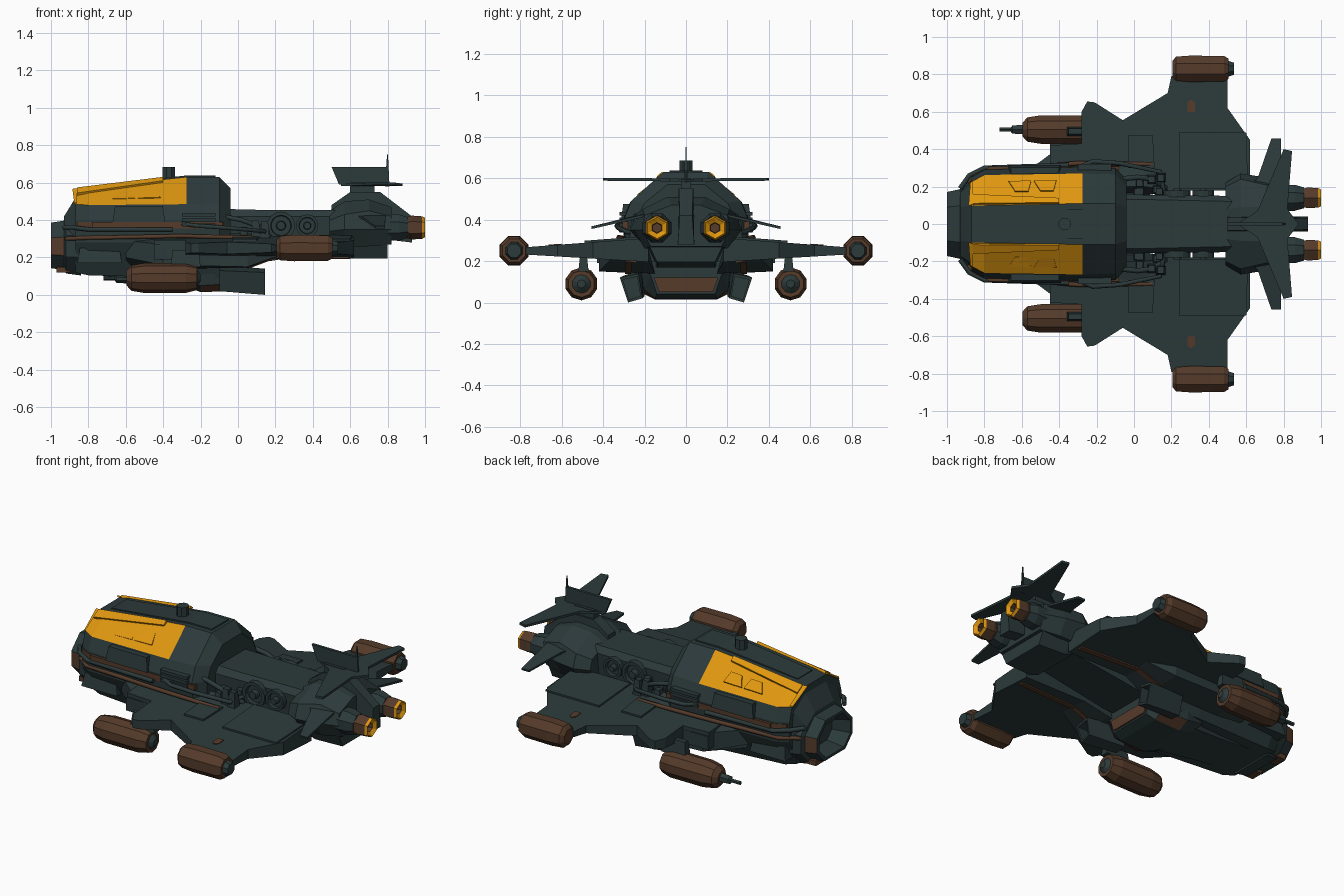
import bpy, bmesh, math, random
from mathutils import Vector
random.seed(4)

def material(name, rgb):
    m = bpy.data.materials.new(name)
    m.diffuse_color = (*rgb, 1)
    return m

MATS = [material("dark teal grey", (0.025, 0.042, 0.043)),
        material("rust brown", (0.090, 0.043, 0.023)),
        material("amber orange", (0.74, 0.31, 0.005))]
GREY, BROWN, AMBER = 0, 1, 2

# ---- helpers: everything is a loft through loops of points
def loft(name, loops, mat=GREY, both=False, rule=None):
    bm = bmesh.new()
    for s in ((1, -1) if both else (1,)):
        rings = [[bm.verts.new((p[0], p[1] * s, p[2])) for p in lp] for lp in loops]
        n = len(rings[0])
        for a, b in zip(rings, rings[1:]):
            for i in range(n):
                bm.faces.new((a[i], a[(i + 1) % n], b[(i + 1) % n], b[i]))
        bm.faces.new(rings[0][::-1])
        bm.faces.new(rings[-1])
    bmesh.ops.recalc_face_normals(bm, faces=bm.faces[:])
    for f in bm.faces:
        r = rule(f.calc_center_median(), f.normal) if rule else None
        f.material_index = mat if r is None else r
    me = bpy.data.meshes.new(name)
    bm.to_mesh(me)
    bm.free()
    for m in MATS:
        me.materials.append(m)
    ob = bpy.data.objects.new(name, me)
    bpy.context.collection.objects.link(ob)
    return ob

def box(name, x, y, z, mat=GREY, both=False, bevel=0.0):
    c = bevel
    lo = [(x[0], y[0], z[0]), (x[1], y[0], z[0]), (x[1], y[1], z[0]), (x[0], y[1], z[0])]
    hi = [(x[0] + c, y[0] + c, z[1]), (x[1] - c, y[0] + c, z[1]),
          (x[1] - c, y[1] - c, z[1]), (x[0] + c, y[1] - c, z[1])]
    return loft(name, [lo, hi], mat, both)

def prism(name, pts, vec, mat=GREY, both=False):
    return loft(name, [pts, [tuple(Vector(p) + Vector(vec)) for p in pts]], mat, both)

def lathe(name, prof, y, z, n=8, mat=GREY, both=False, rule=None, axis="x", x0=0):
    loops = []
    for d, r in prof:
        ring = []
        for i in range(n):
            a = 2 * math.pi * (i + 0.5) / n
            u, v = r * math.cos(a), r * math.sin(a)
            ring.append({"x": (d, y + u, z + v), "y": (x0 + u, y + d, z + v),
                         "z": (x0 + u, y + v, z + d)}[axis])
        loops.append(ring)
    return loft(name, loops, mat, both, rule)

def sections(secs):
    """Half profiles (top to bottom) mirrored into closed loops."""
    return [[(x, y, z) for y, z in h] + [(x, -y, z) for y, z in h[::-1]] for x, h in secs]

def pipe(name, pts, r, mat=GREY):
    for s, side in ((1, "right"), (-1, "left")):
        cu = bpy.data.curves.new(name, "CURVE")
        cu.dimensions, cu.bevel_depth, cu.bevel_resolution = "3D", r, 1
        cu.use_fill_caps = True
        sp = cu.splines.new("POLY")
        sp.points.add(len(pts) - 1)
        for p, q in zip(sp.points, pts):
            p.co = (q[0], q[1] * s, q[2], 1)
        cu.materials.append(MATS[mat])
        bpy.context.collection.objects.link(bpy.data.objects.new(name + "_" + side, cu))

# ---- forward hull with amber roof flanks
A = [(0.10, 0.56), (0.225, 0.485), (0.25, 0.40), (0.25, 0.28), (0.17, 0.12)]
B = [(0.10, 0.575), (0.262, 0.48), (0.29, 0.40), (0.285, 0.28), (0.19, 0.105)]
C = [(0.11, 0.63), (0.27, 0.485), (0.305, 0.40), (0.30, 0.28), (0.22, 0.09)]
D = [(0.11, 0.63), (0.265, 0.49), (0.30, 0.40), (0.29, 0.28), (0.22, 0.09)]
E = [(0.09, 0.57), (0.20, 0.48), (0.24, 0.40), (0.24, 0.28), (0.20, 0.11)]
loft("forward_hull", sections([(-0.87, A), (-0.8, B), (-0.275, C), (-0.1, D), (-0.04, E)]),
     rule=lambda c, n: AMBER if c.x < -0.3 and c.z > 0.49 and abs(c.y) > 0.08 and n.x > -0.6 else None)

def roof(x, t, o=0.0):
    """Point on the sloping roof flank, t = 0 at the crest and 1 at the eave."""
    (x0, P), (x1, Q) = ((-0.87, A), (-0.8, B)) if x < -0.8 else ((-0.8, B), (-0.275, C))
    k = (x - x0) / (x1 - x0)
    top, low = (Vector(P[i]).lerp(Vector(Q[i]), k) for i in (0, 1))
    p = top.lerp(low, t)
    return (x, p.x + o * 0.6, p.y + o * 0.8)

for i, x in enumerate((-0.67, -0.535)):
    out = [roof(x, 0.76), roof(x + 0.12, 0.76), roof(x + 0.105, 0.42), roof(x + 0.035, 0.42)]
    prism(f"flank_hatch_{i + 1}", out, (0, 0.005, 0.007), AMBER, True)
prism("roof_slat", [roof(-0.86, 0.02), roof(-0.4, 0.0), roof(-0.4, 0.15), roof(-0.86, 0.4)],
      (0, 0.008, 0.014), AMBER, True)
loft("roof_lip", [[roof(-0.87, 0), roof(-0.87, 1), roof(-0.86, 1, 0.01), roof(-0.86, 0, 0.01)],
                  [(-0.885, 0.10, 0.565), (-0.875, 0.225, 0.487), (-0.87, 0.225, 0.493), (-0.88, 0.10, 0.57)]],
     AMBER, True)
loft("roof_deck", sections([(-0.8, [(0.07, 0.58), (0.07, 0.55)]), (-0.28, [(0.08, 0.638), (0.08, 0.6)]),
                            (-0.12, [(0.08, 0.638), (0.08, 0.6)])]))
lathe("roof_sensor", [(0.6, 0.035), (0.685, 0.035)], 0, 0, 8, axis="z", x0=-0.37)

# ---- nose with a hollow intake
def nose(k):
    return [(0.10 * k, 0.26 + 0.14 * k), (0.19 * k, 0.26 + 0.05 * k),
            (0.19 * k, 0.26 - 0.05 * k), (0.11 * k, 0.26 - 0.13 * k)]
loft("nose_intake", sections([(-0.84, nose(1.2)), (-0.92, nose(1.12)), (-0.93, nose(0.98)),
                              (-1.0, nose(0.9)), (-1.0, nose(0.78)), (-0.9, nose(0.6))]),
     rule=lambda c, n: BROWN if abs(n.y) > 0.85 and c.x < -0.93 and abs(c.y) > 0.16 else None)
loft("nose_brow", sections([(-0.93, [(0.09, 0.42), (0.17, 0.36), (0.17, 0.30)]),
                            (-0.85, [(0.10, 0.55), (0.225, 0.475), (0.25, 0.30)])]))
pipe("nose_rail", [(-0.93, 0.19, 0.36), (-0.88, 0.26, 0.36), (-0.8, 0.3, 0.35), (-0.35, 0.315, 0.35)], 0.013)

# ---- hull side details
prism("side_stripe", [(-0.86, 0.25, 0.36), (-0.78, 0.285, 0.36), (-0.78, 0.285, 0.39), (-0.86, 0.25, 0.39)],
      (0, 0.014, 0), BROWN, True)
box("rear_side_stripe", (-0.78, -0.08), (0.28, 0.307), (0.355, 0.39), BROWN, True)
pipe("lower_rail", [(-0.92, 0.2, 0.30), (-0.82, 0.28, 0.305), (-0.3, 0.325, 0.315), (0.1, 0.32, 0.305)], 0.012, BROWN)
box("side_locker", (-0.67, -0.39), (0.25, 0.315), (0.39, 0.475), both=True, bevel=0.012)
for i in range(3):
    box(f"side_vent_{i + 1}", (-0.3, -0.12), (0.26, 0.32), (0.365 + 0.027 * i, 0.383 + 0.027 * i), both=True)
box("cheek_block", (-0.86, -0.62), (0.2, 0.275), (0.17, 0.25), both=True, bevel=0.015)
box("chin_panel", (-0.97, -0.88), (0.06, 0.14), (0.12, 0.15), BROWN, both=True)

# ---- wings
plan = [(-0.45, 0.2), (-0.45, 0.42), (-0.28, 0.43), (-0.28, 0.6), (-0.25, 0.655), (-0.21, 0.65), (-0.06, 0.555),
        (0.18, 0.7), (0.2, 0.79), (0.5, 0.79), (0.5, 0.62), (0.62, 0.45), (0.62, 0.18), (0.18, 0.18), (0.1, 0.2)]
top = lambda x, y, o=0.0: (x, y, 0.325 - 0.075 * y + o)
bot = lambda x, y: (x, y, 0.185 + 0.06 * y)
loft("wing", [[bot(*p) for p in plan], [top(*p) for p in plan]], both=True)
for nm, x, y in (("wing_main_panel", (0.24, 0.61), (0.19, 0.49)), ("wing_small_panel", (-0.03, 0.11), (0.3, 0.475))):
    prism(nm, [top(x[0], y[0]), top(x[1], y[0]), top(x[1] - 0.01, y[1]), top(x[0], y[1])], (0, 0, 0.01), GREY, True)
prism("wing_marker", [top(0.285, 0.6), top(0.325, 0.6), top(0.325, 0.65), top(0.305, 0.665), top(0.285, 0.65)],
      (0, 0, 0.004), BROWN, True)
loft("wing_root", [[(-0.6, 0.2, 0.16), (-0.6, 0.26, 0.2), (-0.6, 0.26, 0.29), (-0.6, 0.2, 0.3)],
                   [(-0.4, 0.2, 0.14), (-0.4, 0.41, 0.16), (-0.4, 0.41, 0.27), (-0.4, 0.2, 0.33)],
                   [(0.05, 0.15, 0.14), (0.05, 0.42, 0.15), (0.05, 0.42, 0.27), (0.05, 0.2, 0.33)],
                   [(0.22, 0.18, 0.2), (0.22, 0.36, 0.21), (0.22, 0.36, 0.27), (0.22, 0.18, 0.3)]], both=True)
prism("wing_underside_stripe", [bot(0.6, 0.24), bot(0.6, 0.27), bot(0.2, 0.29), bot(0.2, 0.26)],
      (0, 0, -0.008), BROWN, True)
prism("root_underside_stripe", [(0.2, 0.26, 0.2), (0.2, 0.29, 0.2), (0.05, 0.295, 0.144), (0.05, 0.265, 0.144)],
      (0, 0, -0.006), BROWN, True)
box("root_stripe", (-0.25, 0.0), (0.36, 0.425), (0.215, 0.235), BROWN, True)

# ---- wing tip pods and underslung pods
lathe("wing_tip_pod", [(0.205, 0.045), (0.225, 0.07), (0.3, 0.076), (0.48, 0.074), (0.505, 0.06), (0.505, 0.045),
                       (0.535, 0.035)], 0.83, 0.25, 8, BROWN, True,
      lambda c, n: GREY if c.x > 0.51 else None)
lathe("under_pod", [(-0.595, 0.04), (-0.57, 0.068), (-0.5, 0.08), (-0.28, 0.08), (-0.22, 0.065), (-0.22, 0.045),
                    (-0.2, 0.02)], 0.505, 0.09, 10, BROWN, True,
      lambda c, n: GREY if c.x > -0.215 else None)
box("under_pod_pylon", (-0.36, -0.2), (0.47, 0.52), (0.15, 0.24), both=True, bevel=0.01)
box("pylon_block", (-0.45, -0.26), (0.36, 0.43), (0.19, 0.27), both=True)
lathe("pod_gun", [(-0.72, 0.012), (-0.66, 0.012), (-0.65, 0.025), (-0.58, 0.03)], 0.505, 0.09, 6)

# ---- belly
loft("belly_keel", sections([(-0.85, [(0.14, 0.2), (0.12, 0.115)]), (-0.5, [(0.18, 0.2), (0.14, 0.08)]),
                             (-0.28, [(0.22, 0.2), (0.16, 0.06)])]))
loft("belly_hold", sections([(-0.32, [(0.22, 0.2), (0.2, 0.08), (0.12, 0.06)]),
                             (-0.2, [(0.24, 0.2), (0.22, 0.05), (0.15, 0.015)]),
                             (-0.03, [(0.24, 0.2), (0.2, 0.06), (0.15, 0.02)]),
                             (0.03, [(0.22, 0.2), (0.17, 0.13), (0.14, 0.04)])]),
     rule=lambda c, n: BROWN if c.x > -0.2 and c.z < 0.06 and abs(c.y) > 0.1 else None)
prism("belly_plate", [(0.03, -0.13, 0.05), (0.03, 0.13, 0.05), (0.03, 0.155, 0.12), (0.03, -0.155, 0.12)],
      (0.009, 0, 0), BROWN)
loft("belly_thruster", [[(-0.1, 0.2, 0.03), (-0.1, 0.27, 0.02), (-0.1, 0.3, 0.13), (-0.1, 0.21, 0.16)],
                        [(0.145, 0.21, 0.02), (0.145, 0.28, 0.0), (0.145, 0.32, 0.12), (0.145, 0.23, 0.14)],
                        [(0.145, 0.22, 0.03), (0.145, 0.275, 0.015), (0.145, 0.305, 0.11), (0.145, 0.235, 0.125)],
                        [(0.08, 0.22, 0.03), (0.08, 0.275, 0.015), (0.08, 0.305, 0.11), (0.08, 0.235, 0.125)]], both=True)

# ---- spine between hull and tail, with exposed machinery
loft("spine", sections([(-0.1, [(0.13, 0.46), (0.16, 0.42), (0.15, 0.17)]), (0.1, [(0.13, 0.455), (0.155, 0.42), (0.14, 0.17)]),
                        (0.55, [(0.12, 0.455), (0.15, 0.42), (0.13, 0.24)])]))
for i, (x, r) in enumerate(((0.23, 0.075), (0.37, 0.06))):
    lathe(f"drive_wheel_{i + 1}", [(0, r), (0.035, r), (0.035, r * 0.75), (0.015, r * 0.7), (0.015, r * 0.35),
                                   (0.045, r * 0.3)], 0.145, 0.37, 14, both=True, axis="y", x0=x)
for i in range(9):
    x, y, z = random.uniform(-0.03, 0.13), random.uniform(0.14, 0.24), random.uniform(0.29, 0.37)
    box(f"machinery_{i + 1}", (x, x + 0.05), (y, y + 0.05), (z - 0.05, z + 0.04), both=True, bevel=0.008)
pipe("coolant_pipe", [(-0.08, 0.24, 0.42), (0.02, 0.25, 0.4), (0.1, 0.24, 0.37), (0.17, 0.19, 0.31)], 0.014)
pipe("hull_hoop", [(-0.3, 0.3, 0.38), (-0.22, 0.335, 0.37), (-0.08, 0.325, 0.36), (0.14, 0.28, 0.34), (0.16, 0.17, 0.34)], 0.012)

# ---- tail block
loft("tail_block", sections([(0.49, [(0.08, 0.45), (0.2, 0.4), (0.22, 0.34), (0.13, 0.26)]),
                             (0.57, [(0.09, 0.5), (0.24, 0.43), (0.27, 0.35), (0.2, 0.26)]),
                             (0.7, [(0.09, 0.51), (0.21, 0.45), (0.25, 0.35), (0.2, 0.26)]),
                             (0.82, [(0.07, 0.47), (0.2, 0.42), (0.21, 0.35), (0.17, 0.27)])]))
loft("tail_keel", sections([(0.56, [(0.2, 0.3), (0.15, 0.22)]), (0.62, [(0.2, 0.3), (0.15, 0.195)]),
                            (0.8, [(0.19, 0.3), (0.14, 0.195)])]))
loft("tail_boom", sections([(0.5, [(0.035, 0.48), (0.04, 0.4)]), (0.6, [(0.035, 0.55), (0.04, 0.4)]),
                            (0.76, [(0.035, 0.55), (0.04, 0.3)]), (0.93, [(0.03, 0.42), (0.04, 0.28)])]))

# ---- fins
prism("top_fin", [(0.5, -0.008, 0.685), (0.8, -0.008, 0.685), (0.8, -0.008, 0.59), (0.54, -0.008, 0.59)], (0, 0.016, 0))
box("fin_post", (0.6, 0.73), (-0.025, 0.025), (0.5, 0.6))
loft("fin_spike", [[(0.785, -0.006, 0.58), (0.81, -0.006, 0.58), (0.81, 0.006, 0.58), (0.785, 0.006, 0.58)],
                   [(0.797, -0.002, 0.75), (0.802, -0.002, 0.75), (0.802, 0.002, 0.75), (0.797, 0.002, 0.75)]])
prism("upper_fin", [(0.55, 0, 0.582), (0.66, 0.07, 0.585), (0.8, 0.4, 0.588), (0.845, 0.39, 0.588),
                    (0.82, 0.08, 0.585), (0.88, 0, 0.582)], (0, 0, 0.014), GREY, True)
prism("lower_fin", [(0.57, 0.17, 0.42), (0.66, 0.24, 0.408), (0.735, 0.455, 0.355), (0.785, 0.455, 0.355),
                    (0.79, 0.17, 0.42)], (0, 0.003, 0.012), GREY, True)

# ---- main engines
lathe("engine_housing", [(0.72, 0.075), (0.86, 0.075), (0.91, 0.06)], 0.14, 0.36, 8, both=True)
lathe("engine_nozzle", [(0.88, 0.05), (0.93, 0.064), (0.985, 0.06), (1.0, 0.052), (0.985, 0.027), (0.96, 0.024)],
      0.14, 0.36, 6, BROWN, True, lambda c, n: AMBER if n.x > 0.3 and c.x > 0.985 else None)
